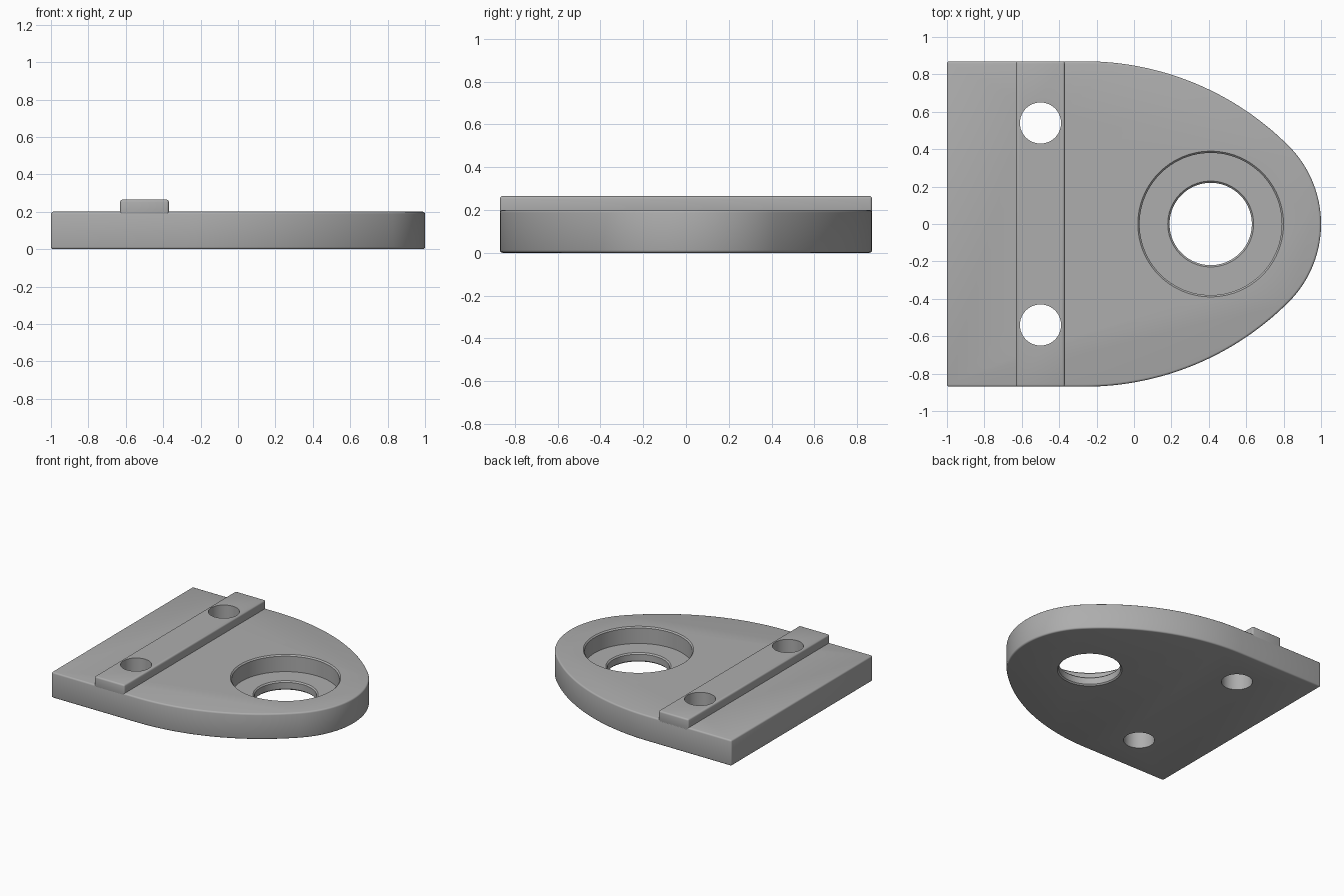
import bpy, bmesh
from math import cos, sin, pi, sqrt, radians
from mathutils import Matrix

cube = bpy.data.objects.get("Cube")
if cube:
    bpy.data.objects.remove(cube, do_unlink=True)

# Main dimensions
HALF_WIDTH, PLATE_TOP, RAIL_TOP = 0.87, 0.2, 0.265
NOSE_X, NOSE_R = 0.41, 0.59
BOLT_X, BOLT_Y, BOLT_R = -0.5, 0.54, 0.11
EDGE = 0.012

grey = bpy.data.materials.new("plain_grey")
grey.use_nodes = True
colour = (0.42, 0.42, 0.42, 1)
grey.diffuse_color = colour
grey.node_tree.nodes["Principled BSDF"].inputs["Base Color"].default_value = colour


def make_object(name, bm):
    bmesh.ops.recalc_face_normals(bm, faces=bm.faces)
    mesh = bpy.data.meshes.new(name)
    bm.to_mesh(mesh)
    bm.free()
    mesh.materials.append(grey)
    obj = bpy.data.objects.new(name, mesh)
    bpy.context.collection.objects.link(obj)
    return obj


def prism(name, outline, bottom, top):
    bm = bmesh.new()
    face = bm.faces.new([bm.verts.new((x, y, bottom)) for x, y in outline])
    side = bmesh.ops.extrude_face_region(bm, geom=[face])["geom"]
    verts = [v for v in side if isinstance(v, bmesh.types.BMVert)]
    bmesh.ops.translate(bm, verts=verts, vec=(0, 0, top - bottom))
    return make_object(name, bm)


def lathe(name, profile, x, y, steps=96):
    # Revolve a radius-height profile about a vertical axis
    bm = bmesh.new()
    verts = [bm.verts.new((r, 0, z)) for r, z in profile]
    edges = [bm.edges.new(pair) for pair in zip(verts, verts[1:])]
    bmesh.ops.spin(bm, geom=verts + edges, cent=(0, 0, 0), axis=(0, 0, 1),
                   angle=2 * pi, steps=steps)
    bmesh.ops.remove_doubles(bm, verts=bm.verts, dist=0.0005)
    bmesh.ops.transform(bm, matrix=Matrix.Translation((x, y, 0)), verts=bm.verts)
    obj = make_object(name, bm)
    obj.hide_render = True
    return obj


def arc(cx, cy, r, start, end, steps):
    angles = [radians(start + (end - start) * i / steps) for i in range(steps + 1)]
    return [(cx + r * cos(a), cy + r * sin(a)) for a in angles]


def finish(obj, cutters):
    # Soften the outer edges, cut the holes, then smooth the curved walls
    bevel = obj.modifiers.new("soft_edges", "BEVEL")
    bevel.width, bevel.segments = EDGE, 3
    bevel.limit_method, bevel.angle_limit = "ANGLE", radians(40)
    for cutter in cutters:
        cut = obj.modifiers.new("hole", "BOOLEAN")
        cut.operation, cut.solver, cut.object = "DIFFERENCE", "EXACT", cutter
    bpy.ops.object.select_all(action="DESELECT")
    obj.select_set(True)
    bpy.context.view_layer.objects.active = obj
    for name in [m.name for m in obj.modifiers]:
        bpy.ops.object.modifier_apply(modifier=name)
    bpy.ops.object.shade_smooth_by_angle(angle=radians(35))


# Plate outline: straight rear, wide shoulder arcs tangent to a round nose
k = sqrt(0.5)
big_r = (HALF_WIDTH - NOSE_R * k) / (1 - k)
drop = big_r - HALF_WIDTH
shoulder = arc(NOSE_X - drop, -drop, big_r, 90, 45, 32)
nose = arc(NOSE_X, 0, NOSE_R, 45, 0, 24)
upper = [(-1, HALF_WIDTH)] + shoulder + nose[1:]
outline = upper + [(x, -y) for x, y in reversed(upper[:-1])]
plate = prism("base_plate", outline, 0, PLATE_TOP)

# Raised cross rail
rail = prism("cross_rail", [(-0.63, -HALF_WIDTH), (-0.37, -HALF_WIDTH),
                            (-0.37, HALF_WIDTH), (-0.63, HALF_WIDTH)],
             PLATE_TOP - 0.03, RAIL_TOP)

# Stepped bore with softened lips, and the two bolt holes
bore_r, seat_r, seat_z = 0.22, 0.38, 0.07
lip = EDGE * 0.8
bore = lathe("bore_cutter", [
    (0, -0.1), (bore_r + lip, -0.1), (bore_r + lip, 0), (bore_r, lip),
    (bore_r, seat_z - lip), (bore_r + lip, seat_z), (seat_r, seat_z),
    (seat_r, PLATE_TOP - lip), (seat_r + lip, PLATE_TOP),
    (seat_r + lip, 0.4), (0, 0.4)], NOSE_X, 0)
bolts = [lathe("bolt_cutter", [(0, -0.1), (BOLT_R, -0.1), (BOLT_R, 0.4), (0, 0.4)],
               BOLT_X, side * BOLT_Y, 64) for side in (-1, 1)]

finish(plate, [bore] + bolts)
finish(rail, bolts)
for cutter in [bore] + bolts:
    bpy.data.objects.remove(cutter, do_unlink=True)
